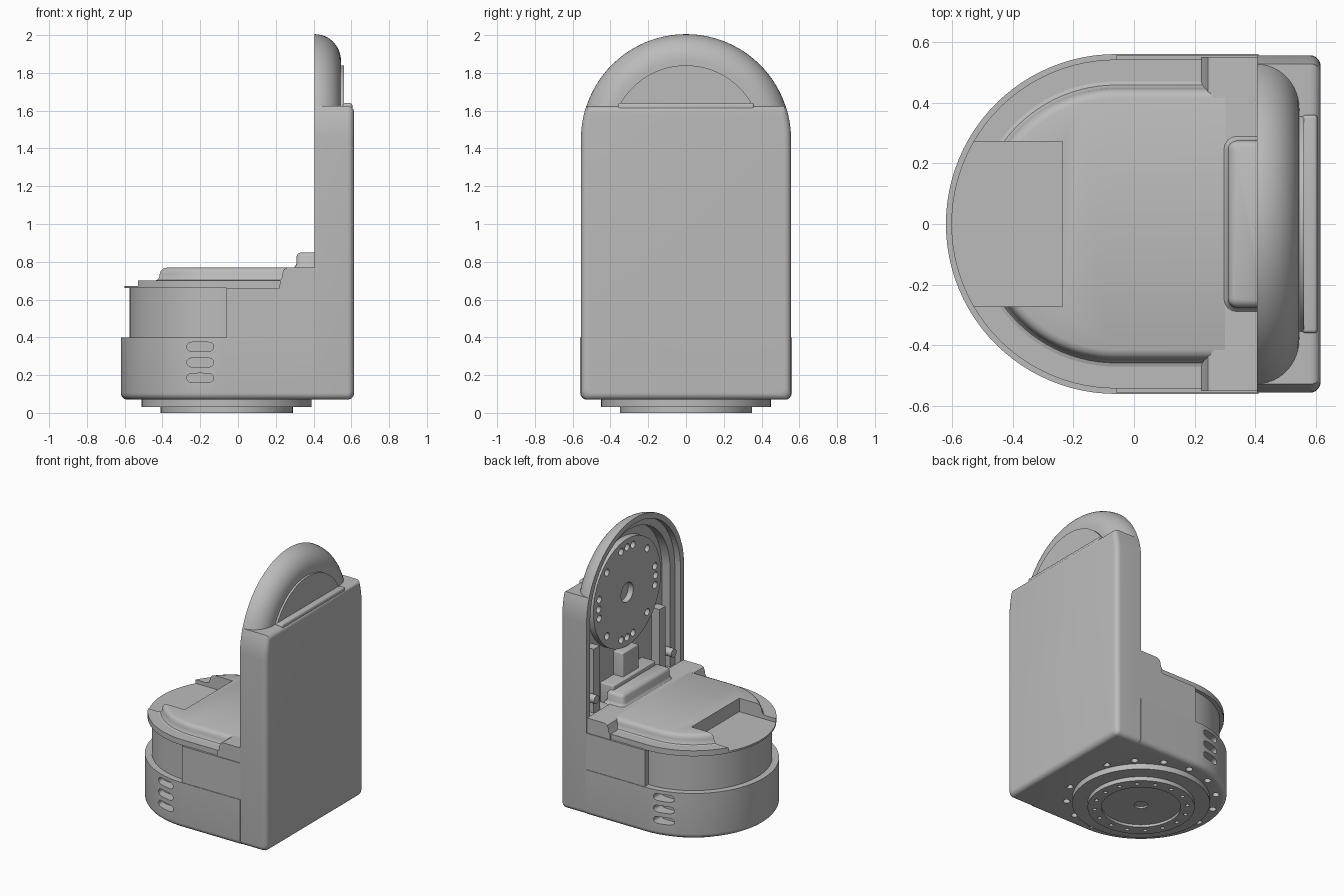
import bpy, bmesh, math
from math import sin, cos, pi, radians
from mathutils import Matrix, Vector

if "Cube" in bpy.data.objects:
    bpy.data.objects.remove(bpy.data.objects["Cube"], do_unlink=True)

grey = bpy.data.materials.new("light_grey")
grey.use_nodes = True
grey.diffuse_color = (0.5, 0.5, 0.5, 1)
grey.node_tree.nodes["Principled BSDF"].inputs["Base Color"].default_value = (0.5, 0.5, 0.5, 1)

CX = -0.06      # axis of the round base
CZ = 1.45       # axis of the arch
HALF = 0.556    # half width of the tower


def finish(bm, name):
    bmesh.ops.recalc_face_normals(bm, faces=bm.faces)
    mesh = bpy.data.meshes.new(name)
    bm.to_mesh(mesh)
    bm.free()
    mesh.materials.append(grey)
    ob = bpy.data.objects.new(name, mesh)
    bpy.context.collection.objects.link(ob)
    return ob


def loft(name, *rings):
    """Skin between rings of equal point count and cap both ends."""
    bm = bmesh.new()
    loops = [[bm.verts.new(p) for p in ring] for ring in rings]
    n = len(loops[0])
    for a, b in zip(loops, loops[1:]):
        for i in range(n):
            j = (i + 1) % n
            bm.faces.new((a[i], a[j], b[j], b[i]))
    bm.faces.new(loops[0])
    bm.faces.new(loops[-1])
    return finish(bm, name)


def cylinders(name, spots, radius, depth, axis="Z", seg=24):
    bm = bmesh.new()
    rot = Matrix.Rotation(pi / 2, 4, "Y") if axis == "X" else Matrix()
    for p in spots:
        bmesh.ops.create_cone(bm, cap_ends=True, segments=seg, radius1=radius, radius2=radius,
                              depth=depth, matrix=Matrix.Translation(p) @ rot)
    return finish(bm, name)


def box(name, x, y, z, bevel=0.0):
    """Box from ranges on each axis, optionally with rounded edges."""
    bm = bmesh.new()
    bmesh.ops.create_cube(bm, size=1)
    for v in bm.verts:
        v.co = Vector([(r[0] + r[1]) / 2 + c * (r[1] - r[0]) for r, c in zip((x, y, z), v.co)])
    if bevel:
        bmesh.ops.bevel(bm, geom=bm.edges[:], offset=bevel, segments=4, profile=0.5, affect="EDGES")
    return finish(bm, name)


def cut(targets, *cutters):
    for ob in targets:
        bpy.context.view_layer.objects.active = ob
        for c in cutters:
            mod = ob.modifiers.new("cut", "BOOLEAN")
            mod.operation, mod.solver, mod.object = "DIFFERENCE", "EXACT", c
            bpy.ops.object.modifier_apply(modifier=mod.name)
    for c in cutters:
        bpy.data.objects.remove(c, do_unlink=True)


def d_ring(r, x_end, z):
    """Half circle towards -x with straight sides to x_end."""
    arc = [(CX + r * cos(a), r * sin(a), z) for a in (pi / 2 + pi * i / 48 for i in range(49))]
    return arc + [(x_end, -r, z), (x_end, r, z)]


def arch_ring(x, r, start_z):
    """Part of the arch circle above start_z."""
    a0 = math.asin((start_z - CZ) / r)
    return [(x, r * cos(a), CZ + r * sin(a)) for a in (a0 + (pi - 2 * a0) * i / 48 for i in range(49))]


def slot_ring(x, r, bottom):
    return arch_ring(x, r, CZ) + [(x, -r, bottom), (x, r, bottom)]


def tower_ring(x, inset):
    """Slab outline: rounded feet, straight sides, start of the arch, flat top."""
    w, low, top, c = HALF - inset, 0.07 + inset, 1.625 - inset, 0.035
    end = math.asin((top - CZ) / w)
    side = [(w - c + c * sin(a), low + c - c * cos(a)) for a in (pi / 2 * i / 6 for i in range(7))]
    side += [(w * cos(end * i / 8), CZ + w * sin(end * i / 8)) for i in range(9)]
    return [(x, y, z) for y, z in side] + [(x, -y, z) for y, z in reversed(side)]


# Tower slab with rounded outer edges, and the bullnose arch above it
quarter = [pi / 2 * i / 12 for i in range(13)]
tower = loft("tower_slab", tower_ring(0.405, 0),
             *[tower_ring(0.58 + 0.035 * sin(a), 0.035 * (1 - cos(a))) for a in quarter[::2]])
arch = loft("tower_arch", *[arch_ring(0.405 + 0.14 * sin(a), 0.555 - 0.14 * (1 - cos(a)), 1.62)
                            for a in quarter])
cut([tower, arch],
    loft("recess_wide", slot_ring(0.38, 0.515, 0.74), slot_ring(0.45, 0.515, 0.74)),
    loft("recess_deep", slot_ring(0.38, 0.46, 0.74), slot_ring(0.515, 0.46, 0.74)))
cylinders("outer_boss", [(0.545, 0, 1.44)], 0.4, 0.03, "X", 96)
box("back_ledge", (0.555, 0.605), (-0.36, 0.36), (1.5, 1.64), 0.012)

# Bearing disc inside the tower, with grouped screw holes
disc = cylinders("bearing_disc", [(0.495, 0, CZ)], 0.385, 0.05, "X", 96)
angles = [radians(q + d) for q in (0, 90, 180, 270) for d in (-12, 0, 12, 45)]
cut([disc],
    cylinders("disc_holes", [(0.47, 0.325 * cos(a), CZ + 0.325 * sin(a)) for a in angles], 0.025, 0.06, "X"),
    cylinders("disc_centre", [(0.47, 0, CZ)], 0.07, 0.08, "X", 32))

# Fittings in the lower part of the recess
box("cable_post", (0.44, 0.53), (-0.09, 0.09), (0.7, 1.05), 0.008)
box("cable_post_foot", (0.41, 0.53), (-0.24, 0.24), (0.7, 0.88), 0.008)
for side, s in (("left", 1), ("right", -1)):
    box("recess_rib_" + side, (0.45, 0.53), sorted((s * 0.34, s * 0.41)), (0.72, 1.2))
    cylinders("recess_pin_" + side, [(0.44, s * 0.44, 0.86)], 0.03, 0.07, "X")

# Round-ended base with a soft lower edge, side vents and underside holes
base = loft("base", *[d_ring(0.525 + 0.035 * sin(a), 0.41, 0.105 - 0.035 * cos(a)) for a in quarter[::2]],
            d_ring(0.56, 0.41, 0.4))


def vent_ring(y, z):
    ring = []
    for i in range(32):
        c, s = cos(2 * pi * i / 32), sin(2 * pi * i / 32)
        ring.append((-0.2 + 0.07 * math.copysign(abs(c) ** 0.4, c), y,
                     z + 0.025 * math.copysign(abs(s) ** 0.8, s)))
    return ring


for s in (-1, 1):
    for z in (0.185, 0.267, 0.35):
        cut([base], loft("vent", vent_ring(s * 0.47, z), vent_ring(s * 0.6, z)))


def ring_spots(r, n, z):
    return [(CX + r * cos(2 * pi * i / n), r * sin(2 * pi * i / n), z) for i in range(n)]


cut([base], cylinders("base_holes", ring_spots(0.49, 16, 0.07), 0.023, 0.08))

# Turntable under the base
cylinders("turntable_flange", [(CX, 0, 0.055)], 0.45, 0.05, seg=96)
hub = cylinders("turntable_hub", [(CX, 0, 0.02)], 0.35, 0.04, seg=96)
cut([hub], cylinders("hub_recess", [(CX, 0, 0)], 0.26, 0.036, seg=64),
    cylinders("hub_holes", ring_spots(0.305, 16, 0), 0.014, 0.04, seg=16),
    cylinders("hub_centre", [(CX, 0, 0)], 0.045, 0.07))

# Upper body, side panels and lid
loft("upper_body", d_ring(0.515, 0.1, 0.39), d_ring(0.515, 0.1, 0.672))
box("side_panels", (CX, 0.41), (-0.556, 0.556), (0.39, 0.662))
plate = loft("lid_plate", d_ring(0.542, 0.3, 0.66), d_ring(0.542, 0.3, 0.7))
lid_steps = [(0.475, 0.69), (0.47, 0.7), (0.458, 0.704), (0.45, 0.715), (0.447, 0.735),
             (0.442, 0.752), (0.432, 0.764), (0.415, 0.77)]
lid = loft("lid", *[d_ring(r, 0.3, z) for r, z in lid_steps])
cut([plate, lid], box("front_notch", (-0.8, -0.235), (-0.272, 0.272), (0.673, 0.9)))


def shoulder_ring(y):
    slope = [(0.22, 0.66), (0.222, 0.70), (0.232, 0.715), (0.236, 0.74), (0.244, 0.76), (0.262, 0.77)]
    return [(x, y, z) for x, z in slope + [(0.408, 0.77), (0.408, 0.66)]]


loft("lid_shoulder", shoulder_ring(-0.55), shoulder_ring(0.55))


def hump_ring(inset, z):
    """Rectangle with rounded corners for the raised cable cover."""
    pts = []
    for sx, sy, a0 in ((0.45, 1, 0), (0.31, 1, 90), (0.31, -1, 180), (0.45, -1, 270)):
        for i in range(5):
            a = radians(a0 + i * 22.5)
            cx = sx - 0.03 if sx > 0.4 else sx + 0.03
            r = 0.03 - inset
            pts.append((cx + r * cos(a), sy * 0.245 + r * sin(a), z))
    return pts


loft("cable_cover", hump_ring(-0.02, 0.765), hump_ring(-0.008, 0.775), hump_ring(0, 0.79),
     hump_ring(0, 0.83), hump_ring(0.008, 0.843), hump_ring(0.022, 0.85))

# Smooth shading with crisp edges
for ob in bpy.context.scene.objects:
    ob.select_set(ob.type == "MESH")
    if ob.type == "MESH":
        bpy.context.view_layer.objects.active = ob
bpy.ops.object.shade_smooth_by_angle(angle=radians(35))
